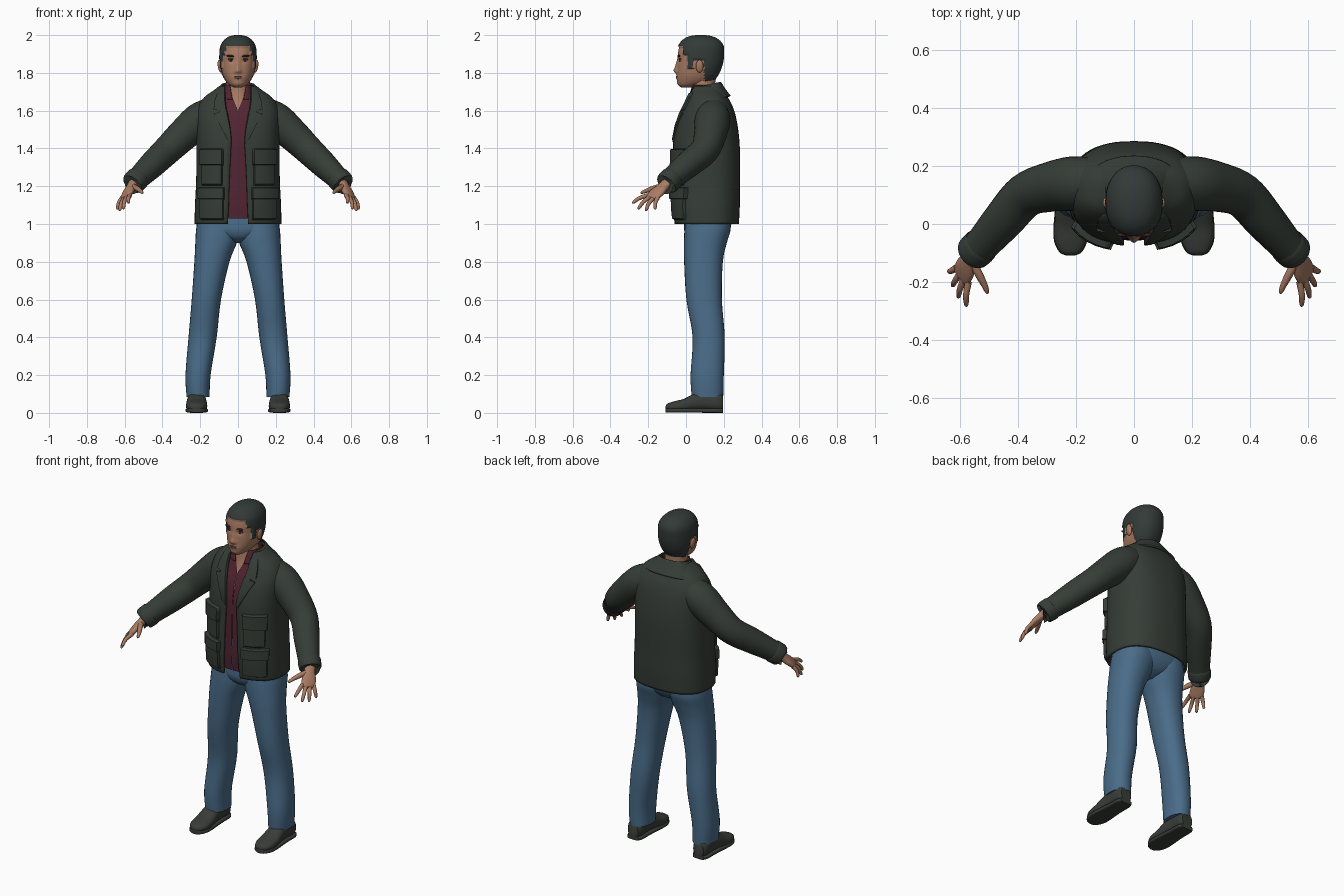
import bpy, bmesh, math
from mathutils import Vector as V

cube = bpy.data.objects.get("Cube")
if cube:
    bpy.data.objects.remove(cube, do_unlink=True)


def material(name, *rgb):
    m = bpy.data.materials.new(name)
    m.use_nodes = True
    m.diffuse_color = (*rgb, 1)
    bsdf = m.node_tree.nodes["Principled BSDF"]
    bsdf.inputs["Base Color"].default_value = (*rgb, 1)
    bsdf.inputs["Roughness"].default_value = 0.8
    return m


SKIN = material("skin", .40, .20, .125)
HAIR = material("dark hair", .032, .042, .038)
JACKET = material("dark olive jacket", .036, .046, .037)
SHIRT = material("maroon shirt", .085, .018, .032)
JEANS = material("blue denim", .068, .15, .25)
SHOE = material("dark shoe", .04, .046, .04)
LIP = material("lip", .25, .10, .075)
BROW = material("brow", .045, .018, .016)
EYE = material("eye white", .38, .33, .30)


def finish(name, bm, mat, closed=True):
    if closed:
        bmesh.ops.recalc_face_normals(bm, faces=bm.faces)
    me = bpy.data.meshes.new(name)
    bm.to_mesh(me)
    bm.free()
    me.materials.append(mat)
    ob = bpy.data.objects.new(name, me)
    bpy.context.collection.objects.link(ob)
    bpy.ops.object.select_all(action='DESELECT')
    ob.select_set(True)
    bpy.context.view_layer.objects.active = ob
    bpy.ops.object.shade_smooth_by_angle(angle=math.radians(50))
    return ob


def smooth(rows, k=4):
    """Catmull-Rom interpolation of tuples of numbers."""
    out = []
    for i in range(len(rows) - 1):
        a, b, c, d = (rows[max(0, min(len(rows) - 1, i + o))] for o in (-1, 0, 1, 2))
        for j in range(k):
            t = j / k
            out.append(tuple(q + .5 * t * (r - p + t * (2 * p - 5 * q + 4 * r - s + t * (3 * (q - r) + s - p)))
                             for p, q, r, s in zip(a, b, c, d)))
    return out + [tuple(rows[-1])]


def loft(name, rings, mat, n=2.0, seg=32, gaps=None, closed=True):
    """Skin superellipse rings (centre, U, W); gaps leaves the front open."""
    bm = bmesh.new()
    grid = []
    for i, (c, u, w) in enumerate(rings):
        g = math.asin(min(1, gaps[i] / u.length) ** (n / 2)) if gaps else 0
        count = seg + 1 if gaps else seg
        row = []
        for j in range(count):
            a = -math.pi / 2 + g + (2 * math.pi - 2 * g) * j / seg
            x, y = math.cos(a), math.sin(a)
            row.append(bm.verts.new(c + u * math.copysign(abs(x) ** (2 / n), x)
                                    + w * math.copysign(abs(y) ** (2 / n), y)))
        grid.append(row)
    for lo, hi in zip(grid, grid[1:]):
        for j in range(seg):
            k = (j + 1) % len(lo)
            bm.faces.new((lo[j], lo[k], hi[k], hi[j]))
    if closed and not gaps:
        bm.faces.new(grid[0])
        bm.faces.new(grid[-1])
    return finish(name, bm, mat, closed and not gaps)


def flat_rings(rows, cx=0):
    """Horizontal rings from (z, half width, front y, back y)."""
    return [(V((cx, (r[2] + r[3]) / 2, r[0])), V((r[1], 0, 0)), V((0, (r[3] - r[2]) / 2, 0))) for r in rows]


def tube(name, pts, mat, s=1, k=4, seg=20):
    pts = smooth([(x * s, y, z, r) for x, y, z, r in pts], k)
    rings = []
    for i, p in enumerate(pts):
        t = (V(pts[min(i + 1, len(pts) - 1)][:3]) - V(pts[max(i - 1, 0)][:3])).normalized()
        u = t.cross(V((0, 0, 1))).normalized()
        rings.append((V(p[:3]), u * p[3], u.cross(t) * p[3]))
    return loft(name, rings, mat, seg=seg)


def blob(name, loc, size, mat, tilt=0):
    bm = bmesh.new()
    bmesh.ops.create_uvsphere(bm, u_segments=20, v_segments=12, radius=1)
    for v in bm.verts:
        v.co = V((v.co.x * size[0], v.co.y * size[1], v.co.z * size[2]))
    ob = finish(name, bm, mat)
    ob.location, ob.rotation_euler = loc, (0, tilt, 0)
    return ob


def thicken(ob, t):
    m = ob.modifiers.new("thickness", 'SOLIDIFY')
    m.thickness, m.offset = t, -1


# Jacket body: z, half width, front y, back y, half opening
TORSO = smooth([(1.0, .23, -.062, .28, .055), (1.1, .228, -.072, .285, .05), (1.22, .222, -.072, .285, .046),
                (1.35, .22, -.07, .286, .04), (1.45, .22, -.066, .282, .036), (1.55, .222, -.045, .268, .052),
                (1.62, .212, -.015, .248, .066), (1.67, .18, .008, .222, .07), (1.71, .125, .022, .195, .072),
                (1.73, .1, .03, .182, .072)], 5)
NT = 2.5
jacket = loft("jacket_body", flat_rings(TORSO), JACKET, NT, 56, [r[4] for r in TORSO])
thicken(jacket, .012)


def torso_at(z):
    for a, b in zip(TORSO, TORSO[1:]):
        if z <= b[0]:
            t = max(0, (z - a[0]) / (b[0] - a[0]))
            return [p + (q - p) * t for p, q in zip(a, b)]
    return TORSO[-1]


def patch(name, rows, thick, mat, s):
    """Raised panel lying on the jacket front; rows are (z, inner x, outer x)."""
    bm = bmesh.new()
    us = (0, .05, .2, .4, .6, .8, .95, 1)
    grid = []
    for i, (z, x0, x1) in enumerate(rows):
        _, rx, y0, y1, _ = torso_at(z)
        cy, ry = (y0 + y1) / 2, (y1 - y0) / 2
        line = []
        for u in us:
            x = x0 + (x1 - x0) * u
            q = min(.98, abs(x) / rx)
            y = -ry * (1 - q ** NT) ** (1 / NT)
            nrm = V((q ** (NT - 1) / rx, -(-y / ry) ** (NT - 1) / ry, 0)).normalized()
            edge = u in (0, 1) or i in (0, len(rows) - 1)
            p = V((x, cy + y, z)) + nrm * (-.004 if edge else thick)
            line.append(bm.verts.new((p.x * s, p.y, p.z)))
        grid.append(line)
    for a, b in zip(grid, grid[1:]):
        for j in range(len(us) - 1):
            bm.faces.new((a[j], a[j + 1], b[j + 1], b[j]))
    bmesh.ops.recalc_face_normals(bm, faces=bm.faces)
    if sum(f.normal.y for f in bm.faces) > 0:
        bmesh.ops.reverse_faces(bm, faces=bm.faces)
    finish(name, bm, mat, False)


def box_rows(z0, z1, x0, x1):
    return [(z0 + (z1 - z0) * t, x0, x1) for t in (0, .06, .3, .5, .7, .94, 1)]


# Collar, leaning down toward the front
rows = smooth([(1.665, .165, .012, .236), (1.705, .13, .016, .21), (1.745, .094, .035, .187), (1.75, .086, .04, .18)])
collar = loft("jacket_collar", flat_rings(rows), JACKET, 2.2, 40, [.074] * len(rows))
for v in collar.data.vertices:
    v.co.z += (v.co.y - .17) * .22
thicken(collar, .01)

# Shirt, with an open neckline, and the chest and neck under it
rows = [(r[0], r[1] - .016, r[2] + .016, r[3] - .016) for r in TORSO if r[0] > 1.03 and r[0] < 1.715]
rows.insert(0, (1.03,) + rows[0][1:])
shirt = loft("shirt", flat_rings(rows), SHIRT, NT, 48, [max(.001, (r[0] - 1.6) * .4) for r in rows])
rows = [(1.66, .098, .008, .185), (1.7, .086, .016, .178), (1.735, .078, .026, .172)]
shirt_collar = loft("shirt_collar", flat_rings(smooth(rows)), SHIRT, 2.2, 32, [.03 + .002 * i for i in range(9)])
thicken(shirt_collar, .006)
loft("neck_and_chest", flat_rings(smooth([(1.5, .14, -.03, .2), (1.6, .12, .002, .2), (1.66, .082, .02, .18),
                                         (1.72, .065, .028, .155), (1.8, .065, .03, .16)])), SKIN)

# Hips
loft("jeans_hips", flat_rings(smooth([(.9, .03, .05, .15), (.925, .1, .01, .2), (.96, .19, -.008, .228),
                                     (1.0, .22, -.01, .24), (1.08, .215, -.005, .24)])), JEANS, 2.3, 40)

LEG = [(.085, .15, .272, .03, .197), (.2, .145, .278, .024, .2), (.4, .113, .262, .035, .205),
       (.6, .09, .245, .002, .19), (.8, .045, .231, -.01, .195), (.9, .006, .226, -.011, .216),
       (.97, -.01, .222, -.008, .236), (1.04, -.01, .21, 0, .23)]
SHOE_ROWS = [(-.108, .014, .022, .036), (-.097, .036, .012, .05), (-.06, .054, .006, .062), (-.01, .056, .006, .075),
             (.05, .051, .012, .105), (.11, .047, .012, .115), (.17, .046, .008, .112), (.195, .034, .014, .095)]
ARM = [(.11, .14, 1.6, .08), (.2, .14, 1.55, .094), (.29, .128, 1.472, .086), (.375, .098, 1.39, .077),
       (.45, .015, 1.318, .071), (.52, -.065, 1.25, .061), (.555, -.1, 1.217, .059)]
FINGERS = {"index": ((.572, -.2, 1.152), (.58, -.285, 1.112)), "middle": ((.587, -.188, 1.145), (.608, -.255, 1.08)),
           "ring": ((.6, -.17, 1.14), (.628, -.215, 1.07)), "little": ((.612, -.15, 1.14), (.641, -.165, 1.078))}

for side, s in (("left", 1), ("right", -1)):
    # Leg and shoe
    loft(side + "_jeans_leg", [(V((s * (a + b) / 2, (c + d) / 2, z)), V(((b - a) / 2, 0, 0)), V((0, (d - c) / 2, 0)))
                               for z, a, b, c, d in smooth(LEG)], JEANS, 2.2)
    shoe = smooth(SHOE_ROWS)
    loft(side + "_shoe", [(V((s * .219, y, (b + t) / 2)), V((w, 0, 0)), V((0, 0, (t - b) / 2)))
                          for y, w, b, t in shoe], SHOE, 2.4)
    loft(side + "_sole", [(V((s * .219, y, .013 if y < .09 else .012)), V((w + .003, 0, 0)), V((0, 0, .012)))
                          for y, w, b, t in shoe], SHOE, 4)
    # Sleeve and cuff
    tube(side + "_sleeve", ARM, JACKET, s, 5, 28)
    tube(side + "_cuff", [(.528, -.073, 1.243, .058), (.531, -.076, 1.24, .064), (.556, -.101, 1.216, .062),
                          (.559, -.104, 1.213, .055)], JACKET, s, 3, 28)
    # Hand
    across = V((-.045 * s, -.06, .014)).normalized()
    along = V((.035 * s, -.085, -.085)).normalized()
    flat = across.cross(along).normalized()
    palm = smooth([(.548, -.09, 1.226, .03, .024), (.565, -.122, 1.196, .031, .022), (.582, -.152, 1.168, .041, .019),
                   (.595, -.178, 1.143, .039, .014), (.599, -.186, 1.137, .03, .008)])
    loft(side + "_palm", [(V((x * s, y, z)), across * w, flat * h) for x, y, z, w, h in palm], SKIN, 2.3, 24)
    for f, (a, b) in FINGERS.items():
        a, b = V(a), V(b)
        mid = a.lerp(b, .5) + V((.004, -.004, .005))
        tube(f"{side}_{f}_finger", [(*a, .012), (*mid, .0105), (*a.lerp(b, .9), .008), (*b, .003)], SKIN, s, 4, 12)
    tube(side + "_thumb", [(.556, -.135, 1.2, .014), (.535, -.175, 1.188, .014), (.517, -.21, 1.176, .011),
                           (.508, -.232, 1.167, .008), (.506, -.24, 1.163, .003)], SKIN, s, 4, 12)
    # Pockets, flaps and lapel
    patch(side + "_chest_pocket", box_rows(1.2, 1.4, .082, .19), .012, JACKET, s)
    patch(side + "_chest_flap", box_rows(1.31, 1.4, .076, .196), .022, JACKET, s)
    patch(side + "_lower_pocket", box_rows(1.02, 1.18, .074, .2), .014, JACKET, s)
    patch(side + "_lower_flap", box_rows(1.13, 1.195, .07, .205), .022, JACKET, s)
    lapel = [(1.41, .036, .04), (1.45, .034, .06), (1.52, .042, .095), (1.585, .054, .13), (1.592, .056, .1),
             (1.6, .058, .098), (1.605, .06, .13), (1.65, .066, .125), (1.69, .068, .11), (1.7, .068, .1)]
    patch(side + "_lapel", lapel, .009, JACKET, s)
    # Ear, eye and brow
    blob(side + "_ear", (s * .096, .072, 1.835), (.011, .02, .034), SKIN, s * .15)
    blob(side + "_eye", (s * .036, -.027, 1.866), (.015, .009, .0055), EYE)
    blob(side + "_iris", (s * .036, -.033, 1.866), (.006, .005, .0055), BROW)
    blob(side + "_eyelid", (s * .036, -.029, 1.8735), (.018, .009, .004), BROW)
    blob(side + "_brow", (s * .037, -.037, 1.889), (.023, .007, .0055), BROW, s * -.08)

# Head: sculpt the features, then raise and colour the hair by a hairline rule
HEAD = [(1.722, .02, -.025, .03), (1.735, .044, -.039, .08), (1.755, .063, -.046, .135), (1.785, .079, -.047, .16),
        (1.82, .088, -.046, .178), (1.86, .091, -.044, .19), (1.9, .091, -.043, .194), (1.94, .086, -.034, .192),
        (1.97, .067, -.012, .17), (1.987, .04, .02, .135), (1.993, .01, .06, .095)]
head = loft("head", flat_rings(smooth(HEAD, 6)), SKIN, 2.2, 80)
head.data.materials.append(HAIR)


def is_hair(p):
    steps = ((-.012, 1.937), (.012, 1.895), (.042, 1.822), (.095, 1.868))
    return p.z > next((z for y, z in steps if p.y < y), 1.757)


def bump(x, z, cx, cz, wx, wz):
    return math.exp(-((x - cx) / wx) ** 2 - ((z - cz) / wz) ** 2)


for f in head.data.polygons:
    f.material_index = int(is_hair(f.center))
for v in head.data.vertices:
    p = v.co.copy()
    if is_hair(p):
        out = V((p.x, p.y - .08, (p.z - 1.87) * .6)).normalized()
        v.co += out * .008
    elif p.y < .03:
        x, z = abs(p.x), p.z
        nose = bump(x, z, 0, 1.812, .013, .016) * .016 + bump(x, z, 0, 1.84, .011, .028) * .01
        wings = bump(x, z, .014, 1.806, .008, .009) * .006
        socket = bump(x, z, .034, 1.866, .018, .012) * .007
        mouth = bump(x, z, 0, 1.777, .03, .012) * .005
        chin = bump(x, z, 0, 1.742, .025, .012) * .003
        v.co.y += socket - nose - wings - mouth - chin
blob("upper_lip", (0, -.046, 1.7815), (.023, .007, .0045), LIP)
blob("lower_lip", (0, -.046, 1.773), (.02, .0075, .005), LIP)
